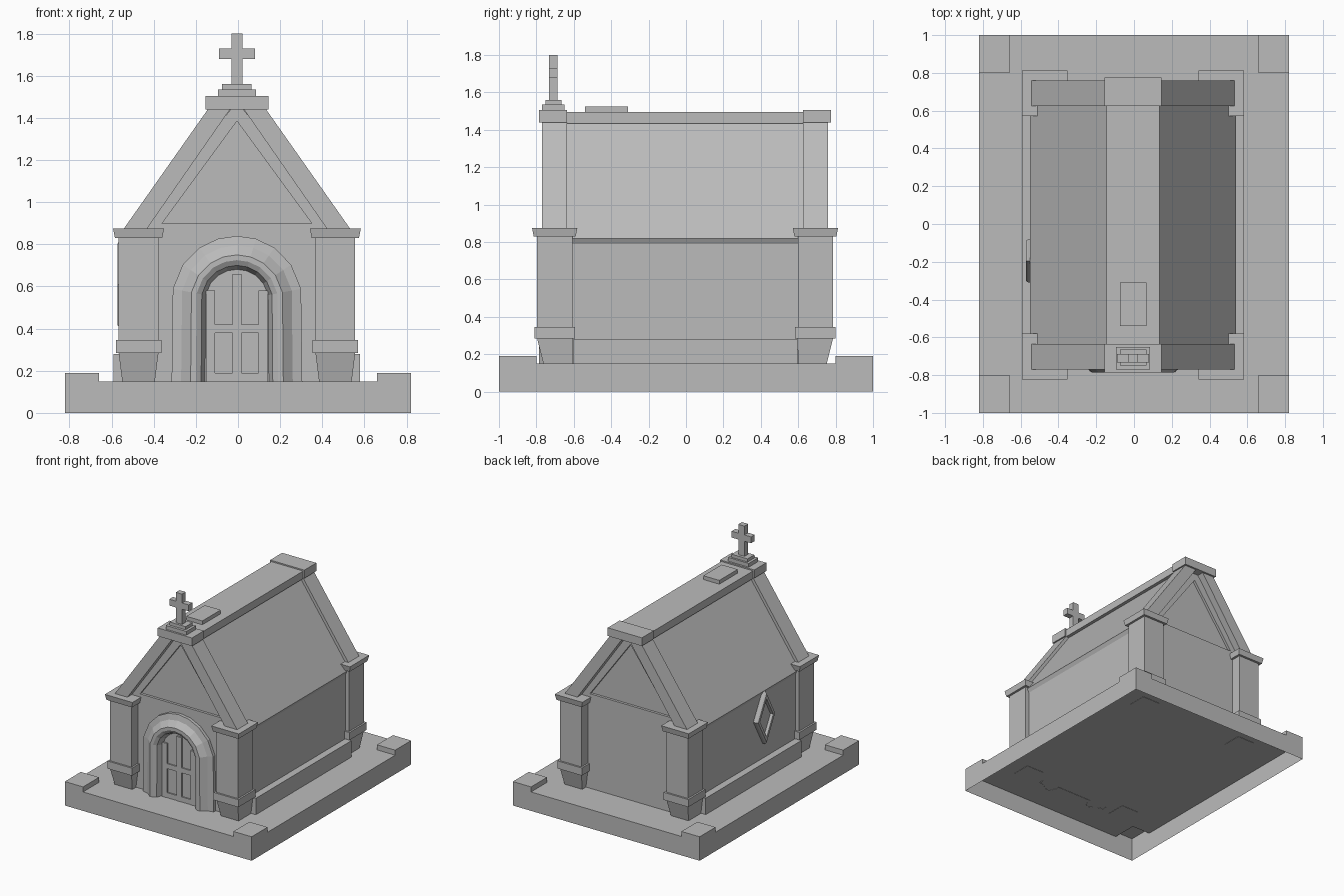
import bpy, bmesh, math

cube = bpy.data.objects.get("Cube")
if cube:
    bpy.data.objects.remove(cube)

GREY = (0.5, 0.5, 0.5, 1)
stone = bpy.data.materials.new("grey_stone")
stone.use_nodes = True
stone.diffuse_color = GREY
stone.node_tree.nodes["Principled BSDF"].inputs["Base Color"].default_value = GREY

OFFSET = (-0.005, -0.005, 0)  # the building sits slightly off the slab centre


def finish(name, bm, loc=OFFSET):
    bmesh.ops.recalc_face_normals(bm, faces=bm.faces)
    mesh = bpy.data.meshes.new(name)
    bm.to_mesh(mesh)
    bm.free()
    mesh.materials.append(stone)
    obj = bpy.data.objects.new(name, mesh)
    obj.location = loc
    bpy.context.collection.objects.link(obj)
    return obj


def loft(name, loops, capped=True):
    """Join a list of equal point loops into a skin."""
    bm = bmesh.new()
    rows = [[bm.verts.new(p) for p in loop] for loop in loops]
    n = len(rows[0])
    for a, b in zip(rows, rows[1:]):
        for i in range(n if capped else n - 1):
            j = (i + 1) % n
            bm.faces.new((a[i], a[j], b[j], b[i]))
    if capped:
        bm.faces.new(rows[0])
        bm.faces.new(rows[-1])
    return finish(name, bm)


def rect(x0, x1, y0, y1, z):
    return [(x0, y0, z), (x1, y0, z), (x1, y1, z), (x0, y1, z)]


def box(name, x0, x1, y0, y1, z0, z1):
    return loft(name, [rect(x0, x1, y0, y1, z) for z in (z0, z1)])


def prism(name, outline, y0, y1):
    return loft(name, [[(x, y, z) for x, z in outline] for y in (y0, y1)])


def symmetric(half):
    return half + [(-x, z) for x, z in reversed(half)]


# Ground slab, open underneath, with raised corner pads
bm = bmesh.new()
xs, ys = (-0.82, -0.66, 0.66, 0.82), (-1, -0.8, 0.8, 1)
grid = [[bm.verts.new((x, y, 0.15)) for y in ys] for x in xs]
corners = []
for i in range(3):
    for j in range(3):
        f = bm.faces.new((grid[i][j], grid[i + 1][j], grid[i + 1][j + 1], grid[i][j + 1]))
        if i != 1 and j != 1:
            corners.append(f)
rim = [e for e in bm.edges if e.is_boundary]
skirt = bmesh.ops.extrude_edge_only(bm, edges=rim)["geom"]
for v in skirt:
    if isinstance(v, bmesh.types.BMVert):
        v.co.z = 0
pads = bmesh.ops.extrude_face_region(bm, geom=corners)["geom"]
for v in pads:
    if isinstance(v, bmesh.types.BMVert):
        v.co.z = 0.19
bmesh.ops.delete(bm, geom=[f for f in corners if f.is_valid], context="FACES_ONLY")
finish("ground_slab", bm, (0, 0, 0))

# Main body and roof
prism("body", symmetric([(0.53, 0.15), (0.53, 0.8), (0.03, 1.44)]), -0.69, 0.69)
prism("roof", symmetric([(0.53, 0.79), (0.545, 0.82), (0.11, 1.44)]), -0.64, 0.64)
box("ridge_cap", -0.14, 0.14, -0.64, 0.64, 1.435, 1.495)
box("ridge_slab", -0.07, 0.07, -0.535, -0.305, 1.49, 1.525)

for end, side_y in (("front", -1), ("back", 1)):
    box(end + "_ridge_block", -0.15, 0.15, side_y * 0.63, side_y * 0.78, 1.44, 1.505)
    for side, s in (("left", 1), ("right", -1)):
        tag = end + "_" + side
        # Gable wall half around the sunken triangle
        wall = [(0, 0.15), (0.5, 0.15), (0.5, 0.85), (0.03, 1.44), (0, 1.44),
                (0, 1.385), (0.355, 0.9), (0, 0.9)]
        prism(tag + "_gable_wall", [(s * x, z) for x, z in wall], side_y * 0.685, side_y * 0.71)
        # Sloping coping
        strip = [(0.54, 0.87), (0.135, 1.445), (0.03, 1.445), (0.43, 0.87)]
        prism(tag + "_coping", [(s * x, z) for x, z in strip], side_y * 0.63, side_y * 0.765)

        # Corner pier: stacked foot, band, shaft and cap
        def tier(part, z0, half0, z1, half1, inset=0):
            loops = []
            for z, h, d in ((z0, half0, inset), (z1, half1, 0)):
                cx, cy = s * 0.467, side_y * (0.697 - d)
                loops.append(rect(cx - h, cx + h, cy - h, cy + h, z))
            loft(tag + "_pier_" + part, loops)

        tier("foot", 0.148, 0.077, 0.29, 0.095, 0.017)
        tier("band", 0.285, 0.108, 0.345, 0.108)
        tier("shaft", 0.34, 0.094, 0.84, 0.094)
        tier("cap", 0.83, 0.112, 0.875, 0.121)

# Side plinths
for side, s in (("left", 1), ("right", -1)):
    box(side + "_plinth", s * 0.5, s * 0.585, -0.6, 0.6, 0.15, 0.28)

# Cross on its stepped foot
box("cross_lower_step", -0.09, 0.09, -0.765, -0.645, 1.5, 1.535)
box("cross_upper_step", -0.07, 0.07, -0.745, -0.66, 1.53, 1.56)
box("cross_post", -0.027, 0.027, -0.728, -0.682, 1.555, 1.8)
for side, s in (("left", 1), ("right", -1)):
    box("cross_arm_" + side, s * 0.027, s * 0.085, -0.728, -0.682, 1.68, 1.73)

# Arched door surround, a moulding swept around the opening
quarter = [11, 34, 55, 73]
angles = quarter + [90] + [180 - a for a in reversed(quarter)]


def arch(r, y):
    pts = [(r * math.cos(math.radians(a)), y, 0.53 + r * math.sin(math.radians(a))) for a in angles]
    return [(r, y, 0.148)] + pts + [(-r, y, 0.148)]


moulding = [(0.31, -0.7), (0.31, -0.735), (0.265, -0.745), (0.22, -0.78),
            (0.195, -0.78), (0.17, -0.765), (0.15, -0.715)]
loft("door_surround", [arch(r, y) for r, y in moulding], capped=False)

# Double door with stiles and rails
prism("door", [(x, z) for x, y, z in arch(0.155, 0)], -0.7, -0.718)
for i, x in enumerate((-0.125, 0, 0.125)):
    top = 0.66 if x == 0 else 0.58
    box("door_stile_%d" % i, x - 0.022, x + 0.022, -0.73, -0.715, 0.15, top)
for i, z in enumerate((0.17, 0.4)):
    box("door_rail_%d" % i, -0.147, 0.147, -0.728, -0.715, z - 0.02, z + 0.02)


# Diamond window with a raised frame on the right wall
def diamond(k, x):
    return [(x, -0.19 + k * a, 0.61 + k * b) for a, b in ((0.115, 0), (0, 0.21), (-0.115, 0), (0, -0.21))]


loft("diamond_window", [diamond(1, -0.52), diamond(1, -0.555), diamond(0.92, -0.567),
                        diamond(0.72, -0.567), diamond(0.68, -0.545)])
